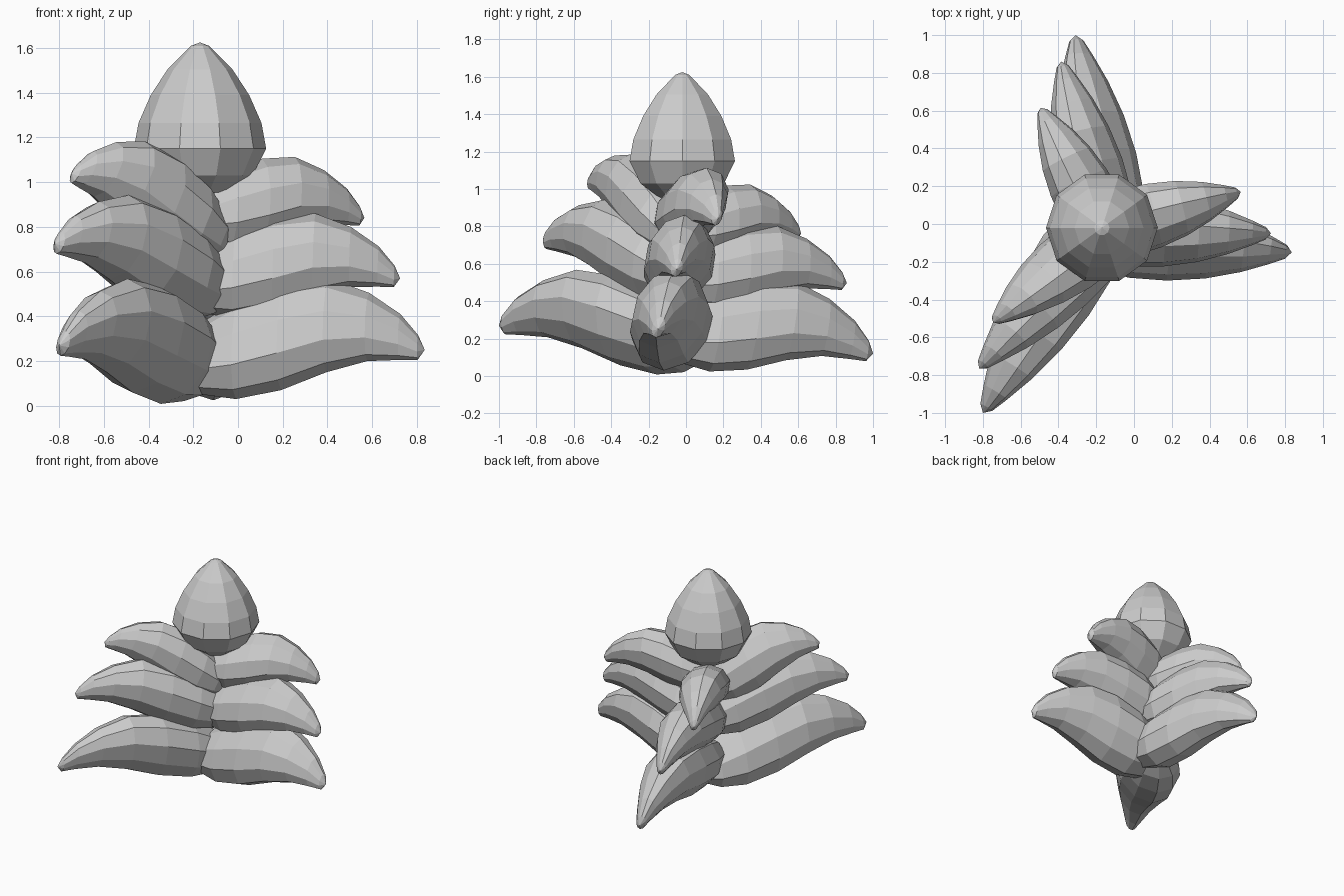
import bpy, bmesh
from math import cos, sin, pi, hypot

if "Cube" in bpy.data.objects:
    bpy.data.objects.remove(bpy.data.objects["Cube"])

CX, CY = -0.17, -0.02   # plant axis
SIDES = 10


def loft(name, rings, start, end):
    """Skin a list of closed rings, fanned to a point at both ends."""
    bm = bmesh.new()
    rows = [[bm.verts.new(p) for p in r] for r in rings]
    n = len(rows[0])
    for a, b in zip(rows, rows[1:]):
        for i in range(n):
            j = (i + 1) % n
            bm.faces.new((a[i], a[j], b[j], b[i]))
    for row, pole in ((rows[0], start), (rows[-1], end)):
        p = bm.verts.new(pole)
        for i in range(n):
            bm.faces.new((row[i], row[(i + 1) % n], p))
    bmesh.ops.recalc_face_normals(bm, faces=bm.faces)
    me = bpy.data.meshes.new(name)
    bm.to_mesh(me)
    bm.free()
    ob = bpy.data.objects.new(name, me)
    bpy.context.collection.objects.link(ob)
    return ob


# Leaf side profile: distance along, underside, top, half width
LEAF = [(-0.07, 0.10, 0.28, 0.12), (0.02, 0.05, 0.38, 0.18),
        (0.17, 0.03, 0.475, 0.21), (0.37, 0.07, 0.55, 0.205),
        (0.57, 0.15, 0.57, 0.175), (0.75, 0.20, 0.505, 0.125),
        (0.89, 0.205, 0.41, 0.07), (0.97, 0.205, 0.315, 0.035)]


def leaf(name, tip, scale, lift, slope, sweep, bank):
    dx, dy = tip[0] - CX, tip[1] - CY
    length = hypot(dx, dy)
    px, py = -dy / length, dx / length

    def point(u, side, z, h=0):
        z = z * scale + lift + slope * u
        u -= h * scale * 1.2 * slope / length ** 2   # rings lean with the pitch
        side += sweep * (1 - u)                # root sits off the axis
        return (CX + dx * u + px * side, CY + dy * u + py * side, z)

    rings = []
    for u, lo, hi, w in LEAF:
        mid, half = (lo + hi) / 2, (hi - lo) / 2
        ring = []
        for k in range(SIDES):
            a = k * 2 * pi / SIDES
            h = cos(a) * half
            ring.append(point(u, sin(a) * w * (0.2 + 0.8 * scale) + bank * h,
                              mid + h, h))
        rings.append(ring)
    return loft(name, rings, point(-0.10, 0, 0.19), point(1, 0, 0.25))


# Three tiers of three drooping leaves
leaf("lower_leaf_right", (0.835, -0.15), 1.0, 0.0, 0.0, -0.035, 0.22)
leaf("lower_leaf_back", (-0.31, 1.0), 1.0, 0.02, -0.15, -0.035, 0.22)
leaf("lower_leaf_front", (-0.80, -1.0), 1.0, -0.03, 0.05, -0.03, 0.22)
leaf("middle_leaf_right", (0.725, -0.05), 0.88, 0.37, -0.02, -0.01, 0.15)
leaf("middle_leaf_back", (-0.385, 0.86), 0.87, 0.34, -0.06, -0.01, 0.15)
leaf("middle_leaf_front", (-0.82, -0.765), 0.9, 0.335, 0.165, 0.03, 0.1)
leaf("upper_leaf_right", (0.565, 0.17), 0.8, 0.68, -0.04, -0.01, 0.12)
leaf("upper_leaf_back", (-0.495, 0.615), 0.75, 0.625, -0.05, 0.0, 0.12)
leaf("upper_leaf_front", (-0.745, -0.52), 0.8, 0.58, 0.26, 0.04, 0.1)

# Ten-sided bud on top
BUD = [(0.13, 0.955), (0.235, 1.03), (0.296, 1.15), (0.275, 1.265),
       (0.22, 1.39), (0.145, 1.505), (0.04, 1.61)]
loft("bud", [[(CX + r * cos(k * pi / 5), CY + r * sin(k * pi / 5), z)
              for k in range(10)] for r, z in BUD],
     (CX, CY, 0.935), (CX, CY, 1.625))
